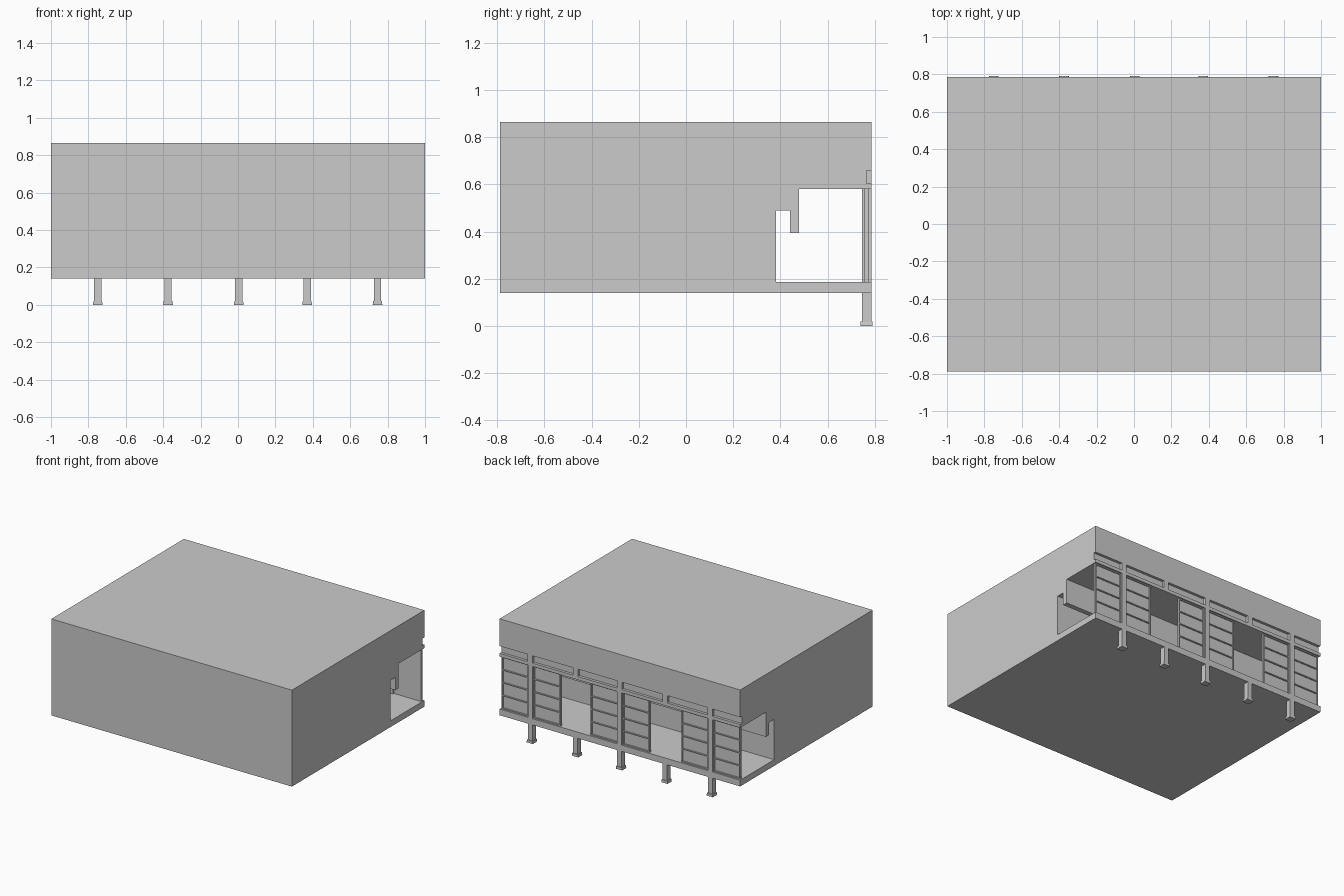
import bpy, bmesh

if "Cube" in bpy.data.objects:
    bpy.data.objects.remove(bpy.data.objects["Cube"])

def finish(name, bm):
    bmesh.ops.recalc_face_normals(bm, faces=bm.faces)
    me = bpy.data.meshes.new(name)
    bm.to_mesh(me)
    bm.free()
    ob = bpy.data.objects.new(name, me)
    bpy.context.collection.objects.link(ob)
    return ob

def add_box(bm, x0, x1, y0, y1, z0, z1):
    vs = bmesh.ops.create_cube(bm, size=1)['verts']
    for v in vs:
        v.co.x = x1 if v.co.x > 0 else x0
        v.co.y = y1 if v.co.y > 0 else y0
        v.co.z = z1 if v.co.z > 0 else z0
    return vs

def box(name, *dims):
    bm = bmesh.new()
    add_box(bm, *dims)
    return finish(name, bm)

BACK = 0.785
FLOOR, LINTEL = 0.187, 0.58
COLUMNS = [-0.75, -0.374, 0.004, 0.37, 0.746]

# Main block: side profile with the corridor, hanging beam and fascia groove
profile = [(-0.788, 0.14), (BACK, 0.14), (BACK, FLOOR), (0.382, FLOOR),
           (0.382, 0.49), (0.44, 0.49), (0.44, 0.395), (0.478, 0.395),
           (0.478, LINTEL), (BACK, LINTEL), (BACK, 0.605), (0.765, 0.605),
           (0.765, 0.66), (BACK, 0.66), (BACK, 0.865), (-0.788, 0.865)]
bm = bmesh.new()
face = bm.faces.new([bm.verts.new((-1, y, z)) for y, z in profile])
new = bmesh.ops.extrude_face_region(bm, geom=[face])['geom']
bmesh.ops.translate(bm, vec=(2, 0, 0), verts=[g for g in new if isinstance(g, bmesh.types.BMVert)])
finish("building_block", bm)

# Legs with flared feet, and fascia dividers above each one
for i, x in enumerate(COLUMNS):
    bm = bmesh.new()
    add_box(bm, x - 0.019, x + 0.019, 0.745, BACK, 0.018, 0.14)
    for v in add_box(bm, x - 0.026, x + 0.026, 0.74, 0.79, 0, 0.02):
        if v.co.z > 0.01:
            v.co.x = x + (v.co.x - x) * 0.9
    finish(f"leg_{i}", bm)
    box(f"fascia_divider_{i}", x - 0.02, x + 0.02, 0.765, BACK, 0.605, 0.66)

# Full height columns between floor and lintel
for i in (0, 2, 4):
    x = COLUMNS[i]
    box(f"column_{i}", x - 0.019, x + 0.019, 0.745, BACK, FLOOR, LINTEL)

# Sliding screens: thin board with frame and three rails
def screen(name, x0, x1):
    bm = bmesh.new()
    add_box(bm, x0, x1, 0.757, 0.766, FLOOR, LINTEL)
    w = 0.008
    for a in (x0, x1 - w):
        add_box(bm, a, a + w, 0.757, 0.774, FLOOR, LINTEL)
    h = (LINTEL - FLOOR - w) / 4
    for k in range(5):
        z = FLOOR + k * h
        add_box(bm, x0 + w, x1 - w, 0.766, 0.774, z, z + w)
    finish(name, bm)

for i, (a, b) in enumerate([(-0.99, -0.77), (-0.73, -0.505), (-0.24, -0.016),
                            (0.024, 0.25), (0.5, 0.726), (0.766, 0.99)]):
    screen(f"screen_{i}", a, b)
